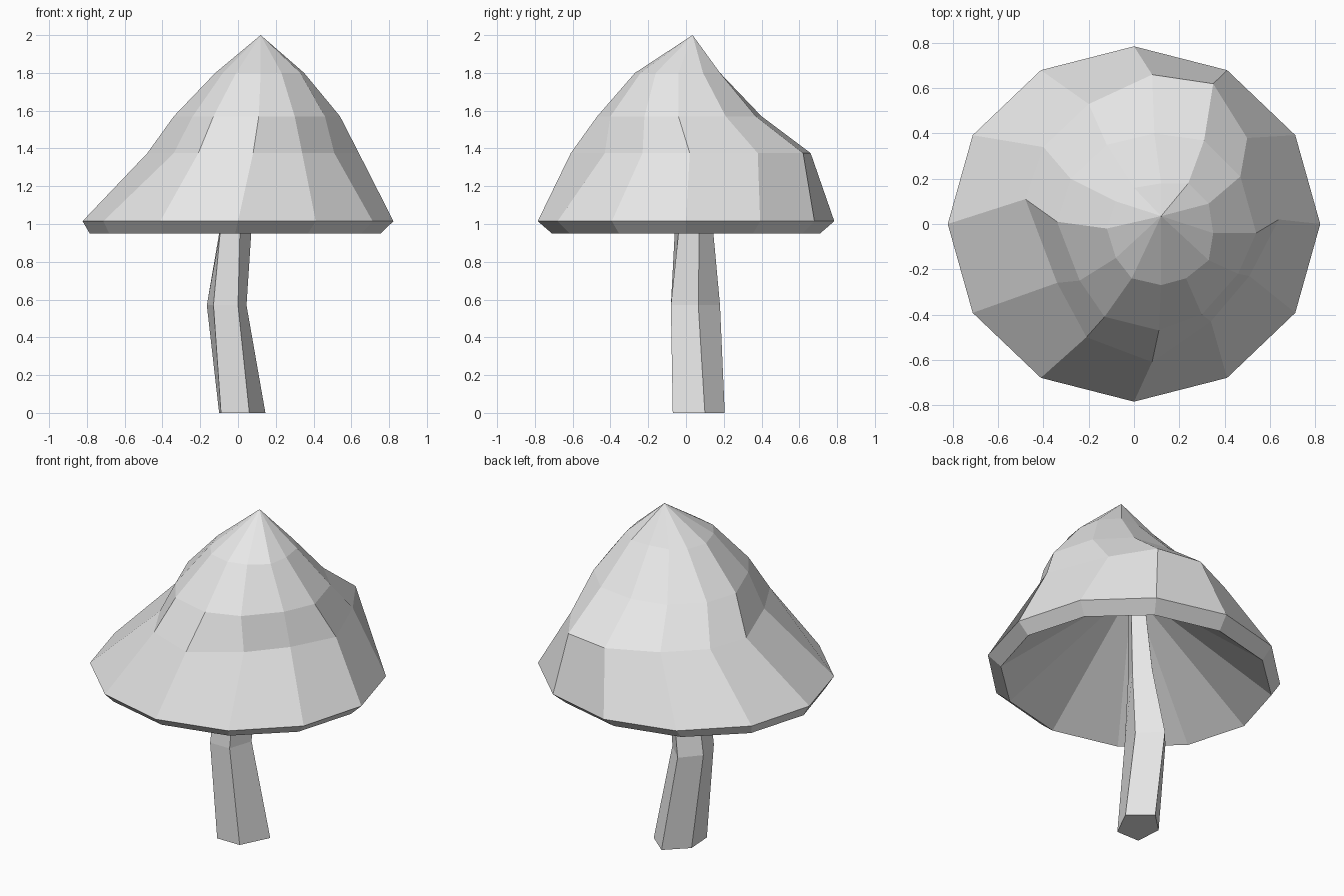
import bpy
import bmesh
from math import cos, sin, tau

cube = bpy.data.objects.get("Cube")
if cube:
    bpy.data.objects.remove(cube, do_unlink=True)


def make_material(name, colour):
    material = bpy.data.materials.new(name)
    material.use_nodes = True
    material.diffuse_color = colour
    material.node_tree.nodes["Principled BSDF"].inputs["Base Color"].default_value = colour
    return material


def loft(name, rings, material, start_tip=None, end_tip=None):
    """Bridge stacked rings given as (height, points), closing each end with a tip or a flat face."""
    bm = bmesh.new()
    loops = [[bm.verts.new((x, y, z)) for x, y in points] for z, points in rings]
    count = len(loops[0])
    for lower, upper in zip(loops, loops[1:]):
        for i in range(count):
            j = (i + 1) % count
            bm.faces.new((lower[i], lower[j], upper[j], upper[i]))
    for loop, tip in ((loops[0], start_tip), (loops[-1], end_tip)):
        if tip is None:
            bm.faces.new(loop)
            continue
        apex = bm.verts.new(tip)
        for i in range(count):
            bm.faces.new((loop[i], loop[(i + 1) % count], apex))
    bmesh.ops.recalc_face_normals(bm, faces=bm.faces[:])
    mesh = bpy.data.meshes.new(name)
    bm.to_mesh(mesh)
    bm.free()
    mesh.materials.append(material)
    obj = bpy.data.objects.new(name, mesh)
    bpy.context.collection.objects.link(obj)
    return obj


def ellipse(radius_x, radius_y, centre_x=0, sides=12):
    angles = [tau * i / sides for i in range(sides)]
    return [(centre_x + radius_x * cos(a), radius_y * sin(a)) for a in angles]


grey = make_material("light grey", (0.8, 0.8, 0.8, 1))

# Cap: twelve-sided lopsided cone, bevelled rim and hollow underside
cap_low = [(.64, .02), (.5, .38), (.35, .62), (.08, .66), (-.2, .53), (-.4, .34),
           (-.48, .11), (-.34, -.26), (-.21, -.5), (.08, -.61), (.34, -.43), (.51, -.23)]
cap_middle = [(.54, -.04), (.47, .21), (.31, .37), (.09, .4), (-.12, .35), (-.28, .2),
              (-.34, .01), (-.24, -.25), (-.13, -.41), (.11, -.47), (.3, -.4), (.46, -.22)]
cap_high = [(.35, -.04), (.33, .09), (.24, .18), (.12, .18), (0, .16), (-.08, .1),
            (-.12, -.02), (-.08, -.15), (-.01, -.24), (.12, -.27), (.23, -.24), (.33, -.16)]
loft("mushroom_cap",
     [(.95, ellipse(.77, .71, -.015)), (1.015, ellipse(.823, .785)),
      (1.375, cap_low), (1.57, cap_middle), (1.8, cap_high)],
     grey, start_tip=(.03, .02, 1.5), end_tip=(.12, .035, 2))

# Stem: bent five-sided post reaching up inside the cap
stem_foot = [(-.09, -.07), (.06, -.07), (.145, .1), (.02, .205), (-.1, .09)]
stem_bend = [(-.13, -.08), (0, -.08), (.045, .065), (-.07, .18), (-.165, .07)]
stem_neck = [(-.095, -.06), (.01, -.04), (.07, .07), (-.01, .145), (-.1, .05)]
stem_top = [(.7 * x + .02, .7 * y + .01) for x, y in stem_neck]
loft("mushroom_stem",
     [(0, stem_foot), (.57, stem_bend), (.95, stem_neck), (1.35, stem_top)], grey)
